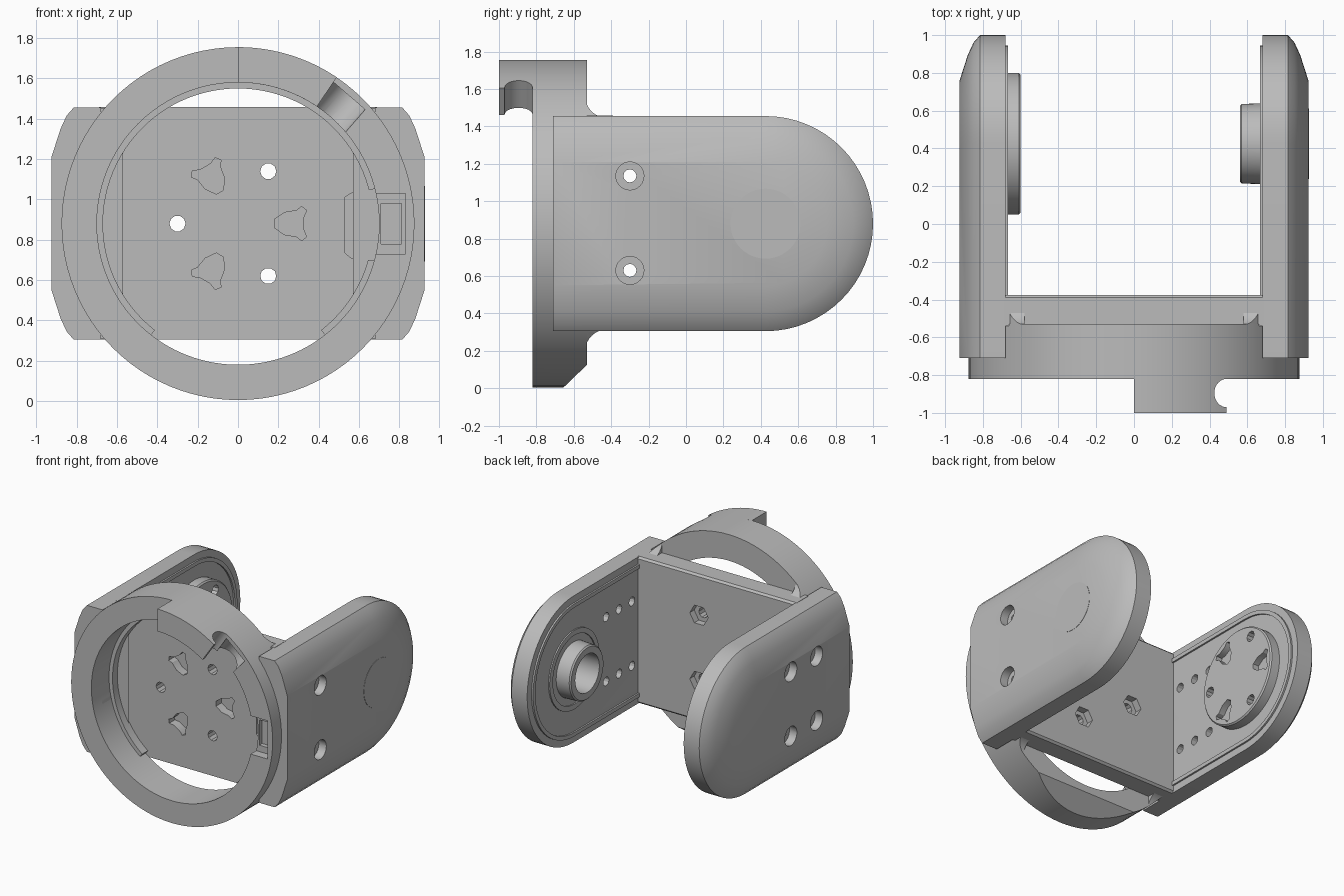
import bpy
import bmesh
from math import cos, sin, radians, pi
from mathutils import Matrix, Vector

if "Cube" in bpy.data.objects:
    bpy.data.objects.remove(bpy.data.objects["Cube"], do_unlink=True)

CZ = 0.88        # height of the ring and pivot centres
PY = 0.425       # pivot position along the arms
parts = []

grey = bpy.data.materials.new("plain grey")
grey.use_nodes = True
grey.diffuse_color = (0.5, 0.5, 0.5, 1)
grey.node_tree.nodes["Principled BSDF"].inputs["Base Color"].default_value = (0.5, 0.5, 0.5, 1)


def loft(name, sections):
    """Skin closed sections of equal length and cap both ends."""
    bm = bmesh.new()
    rows = [[bm.verts.new(p) for p in s] for s in sections]
    n = len(rows[0])
    for a, b in zip(rows, rows[1:]):
        for i in range(n):
            j = (i + 1) % n
            bm.faces.new((a[i], a[j], b[j], b[i]))
    bm.faces.new(rows[0])
    bm.faces.new(rows[-1])
    bmesh.ops.recalc_face_normals(bm, faces=bm.faces)
    mesh = bpy.data.meshes.new(name)
    bm.to_mesh(mesh)
    bm.free()
    mesh.materials.append(grey)
    ob = bpy.data.objects.new(name, mesh)
    bpy.context.collection.objects.link(ob)
    return ob


def place(points, axis, d):
    return [(d, u, w) if axis == "x" else (u, d, w) for u, w in points]


def prism(name, points, axis, lo, hi):
    return loft(name, [place(points, axis, lo), place(points, axis, hi)])


def circle(u, w, r, n=32):
    return [(u + r * cos(2 * pi * i / n), w + r * sin(2 * pi * i / n)) for i in range(n)]


def rect(u0, u1, w0, w1):
    return [(u0, w0), (u1, w0), (u1, w1), (u0, w1)]


def sector(r0, r1, a0, a1, n=48):
    angles = [radians(a0 + (a1 - a0) * i / n) for i in range(n + 1)]
    return ([(r1 * cos(a), CZ + r1 * sin(a)) for a in angles]
            + [(r0 * cos(a), CZ + r0 * sin(a)) for a in reversed(angles)])


def stadium(r, front, n=32):
    arc = [radians(-90 + 180 * i / n) for i in range(n + 1)]
    return [(front, CZ - r)] + [(PY + r * cos(a), CZ + r * sin(a)) for a in arc] + [(front, CZ + r)]


def boolean(ob, cutters, operation="DIFFERENCE"):
    """Apply the cutters and remove them."""
    for c in cutters:
        mod = ob.modifiers.new("cut", "BOOLEAN")
        mod.operation, mod.solver, mod.object = operation, "EXACT", c
    bpy.context.view_layer.update()
    dg = bpy.context.evaluated_depsgraph_get()
    mesh = bpy.data.meshes.new_from_object(ob.evaluated_get(dg))
    ob.modifiers.clear()
    ob.data = mesh
    for c in cutters:
        bpy.data.objects.remove(c, do_unlink=True)
    return ob


def radial_bore(angle, r, y, lo, hi):
    c = prism("bore", circle(y, 0, r), "x", lo, hi)
    c.data.transform(Matrix.Translation((0, 0, CZ)) @ Matrix.Rotation(-radians(angle), 4, "Y"))
    return c


def bolt_pattern(u, axis, lo, hi, pocket_lo, pocket_hi, hex_lo=None, hex_hi=None):
    """Three round holes and three shield pockets about a centre."""
    shield = [(.18, .02), (.23, .055), (.29, .065), (.315, .085), (.34, .065), (.325, .03)]
    shield += [(a, -b) for a, b in reversed(shield)]
    cutters = []
    for k in range(3):
        t = radians(120 * k)
        turn = [(u + a * cos(t) - b * sin(t), CZ + a * sin(t) + b * cos(t)) for a, b in shield]
        cutters.append(prism("pocket", turn, axis, pocket_lo, pocket_hi))
        hu, hw = u + 0.3 * cos(t + pi), CZ + 0.3 * sin(t + pi)
        cutters.append(prism("hole", circle(hu, hw, .04, 10), axis, lo, hi))
        if hex_lo is not None:
            cutters.append(prism("hex", circle(hu, hw, .08, 6), axis, hex_lo, hex_hi))
    return cutters


# Front ring: bored, chamfered underneath, with a scoop and a latch notch
ring = prism("front_ring", circle(0, CZ, .875, 96), "y", -.82, -.53)
wedge = prism("wedge", [(-.68, -.02), (-.4, -.02), (-.4, .25)], "x", -1, 1)
boolean(ring, [
    prism("bore", circle(0, CZ, .7, 96), "y", -.9, -.4),
    wedge,
    radial_bore(49, .105, -.82, .6, .84),
    prism("notch", rect(.6, .83, .73, 1.03), "y", -.9, -.75),
    prism("notch", rect(.71, .81, .78, .98), "y", -.9, -.715),
])
parts.append(ring)

# Inner lip, open at the bottom
lip = prism("ring_lip", sector(.67, .71, -52, 232, 80), "y", -.6, -.53)
latch = [(.53, .735), (.56, .71), (.72, .69), (.72, 1.06), (.56, 1.03), (.53, 1.01)]
parts.append(boolean(lip, [prism("slot", latch, "y", -.7, -.47)]))

# Hooked tab on the front of the ring
tab = prism("front_tab", sector(.7, .875, 56, 90, 16), "y", -1, -.815)
parts.append(boolean(tab, [radial_bore(56, .075, -.895, .5, 1)]))

# Cross plate between the arms
plate = loft("cross_plate", [
    place(rect(-.69, .69, .305, 1.457), "y", -.53),
    place(rect(-.69, .69, .305, 1.457), "y", -.39),
    place(rect(-.69, .69, .32, 1.442), "y", -.375)])
boolean(plate, bolt_pattern(0, "y", -.6, -.3, -.6, -.46, -.43, -.3)
        + [prism("slot", latch, "y", -.7, -.47)])
parts.append(plate)

# Side arms with a broad chamfer round the outer edge
for s, side in ((-1, "right"), (1, "left")):
    arm = loft(side + "_arm", [place(stadium(r, -.71), "x", s * x) for x, r in
                               ((.68, .575), (.815, .575), (.85, .535), (.88, .47), (.925, .33))])
    cuts = [prism("bore", circle(0, CZ, .7, 96), "y", -.9, -.54)]
    for z in (.63, 1.135):
        for y in (-.3, -.14, .02):
            bolt = y == -.3 or (s < 0 and y > 0)
            cuts.append(prism("hole", circle(y, z, .035, 12), "x", s * .6, s * (1 if bolt else .74)))
            if bolt:
                cuts.append(prism("counterbore", circle(y, z, .075, 24), "x", s * .86, s * 1))
    if s > 0:
        cuts.append(prism("hub_bore", circle(PY, CZ, .15), "x", .6, .76))
    parts.append(boolean(arm, cuts))

    # Raised rim line inside the arm
    rim = prism(side + "_inner_rim", stadium(.52, -.4), "x", s * .667, s * .69)
    parts.append(boolean(rim, [prism("panel", stadium(.49, -.5), "x", s * .6, s * .75)]))

    # Blend between the arm and the back of the ring, along the wall and over both edges
    blend = [(.12 * (1 - sin(a)), .12 * (1 - cos(a))) for a in [pi / 2 * i / 8 for i in range(9)]]
    wall = [(s * (.69 - u), -.54 + w) for u, w in blend] + [(s * .69, -.54)]
    parts.append(loft(side + "_wall_blend",
                      [[(x, y, z) for x, y in wall] for z in (.31, 1.453)]))
    for sign, edge in ((1, "upper"), (-1, "lower")):
        curve = [(-.54 + u, CZ + sign * (.565 + w)) for u, w in blend]
        curve.append((-.54, CZ + sign * .565))
        fill = prism(side + "_" + edge + "_blend", curve, "x", s * .58, s * .8)
        boolean(fill, [prism("limit", circle(0, CZ, .875, 96), "y", -.9, 0)], "INTERSECT")
        parts.append(fill)

# Drive disc on the right arm
disc = loft("drive_disc", [place(circle(PY, CZ, r, 64), "x", x) for x, r in
                           ((-.69, .375), (-.61, .375), (-.6, .365))])
parts.append(boolean(disc, bolt_pattern(PY, "x", -.665, -.5, -.65, -.5)))

# Hollow hub, its surrounding race, and the flush outer cap on the left arm
hub = loft("pivot_hub", [place(circle(PY, CZ, r, 48), "x", x) for x, r in
                         ((.69, .215), (.57, .21), (.56, .2))])
parts.append(boolean(hub, [prism("hub_bore", circle(PY, CZ, .15), "x", .5, .75)]))
race = prism("hub_race", circle(PY, CZ, .31, 48), "x", .67, .69)
parts.append(boolean(race, [prism("race_bore", circle(PY, CZ, .27, 48), "x", .6, .75)]))
parts.append(prism("outer_cap", circle(PY, CZ, .187, 48), "x", .92, .927))

# Smooth curved faces and keep the edges sharp
bpy.ops.object.select_all(action="DESELECT")
for ob in parts:
    ob.select_set(True)
bpy.context.view_layer.objects.active = parts[0]
bpy.ops.object.shade_smooth_by_angle(angle=radians(28))
